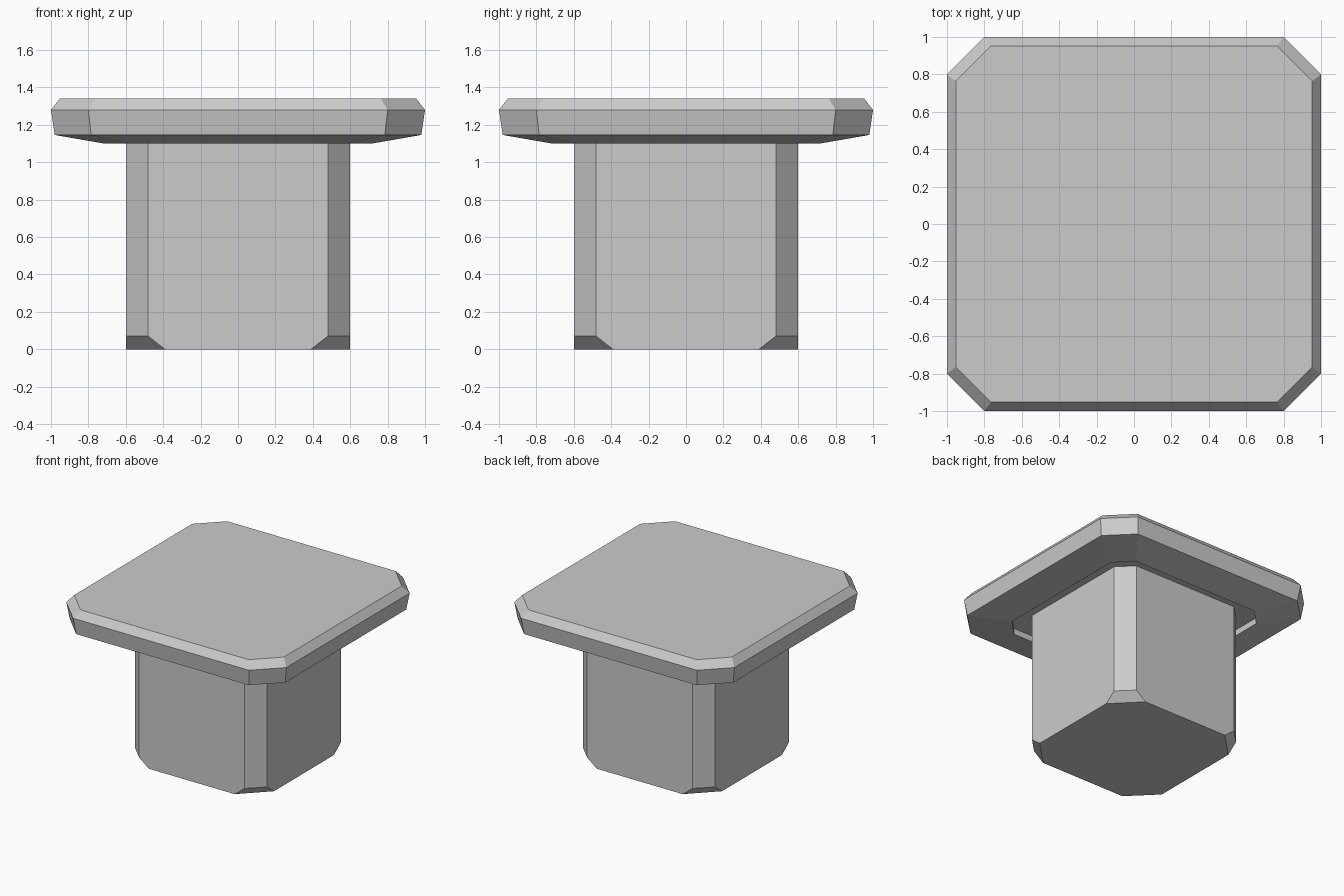
import bpy, bmesh

if "Cube" in bpy.data.objects:
    bpy.data.objects.remove(bpy.data.objects["Cube"])


def octagon(half, corner, z):
    """Square ring with cut corners; the flat of each side ends at +-corner."""
    h, c = half, corner
    return [(h, -c, z), (h, c, z), (c, h, z), (-c, h, z),
            (-h, c, z), (-h, -c, z), (-c, -h, z), (c, -h, z)]


def loft(name, rings):
    """Join a stack of octagon rings and close both ends."""
    bm = bmesh.new()
    loops = [[bm.verts.new(p) for p in octagon(*r)] for r in rings]
    for a, b in zip(loops, loops[1:]):
        for i in range(8):
            j = (i + 1) % 8
            bm.faces.new((a[i], a[j], b[j], b[i]))
    bm.faces.new(loops[0][::-1])
    bm.faces.new(loops[-1])
    bmesh.ops.recalc_face_normals(bm, faces=bm.faces)
    mesh = bpy.data.meshes.new(name)
    bm.to_mesh(mesh)
    bm.free()
    obj = bpy.data.objects.new(name, mesh)
    bpy.context.collection.objects.link(obj)
    return obj


# Square column with cut corners that are clipped again at the foot
loft("column", [(0.60, 0.39, 0.0), (0.60, 0.48, 0.07), (0.60, 0.48, 1.15)])

# Bevelled slab on top, with a shallow recess in its underside
loft("top_slab", [(0.715, 0.58, 1.15), (0.715, 0.58, 1.10), (0.98, 0.785, 1.146),
                  (1.00, 0.80, 1.28), (0.953, 0.765, 1.34)])
